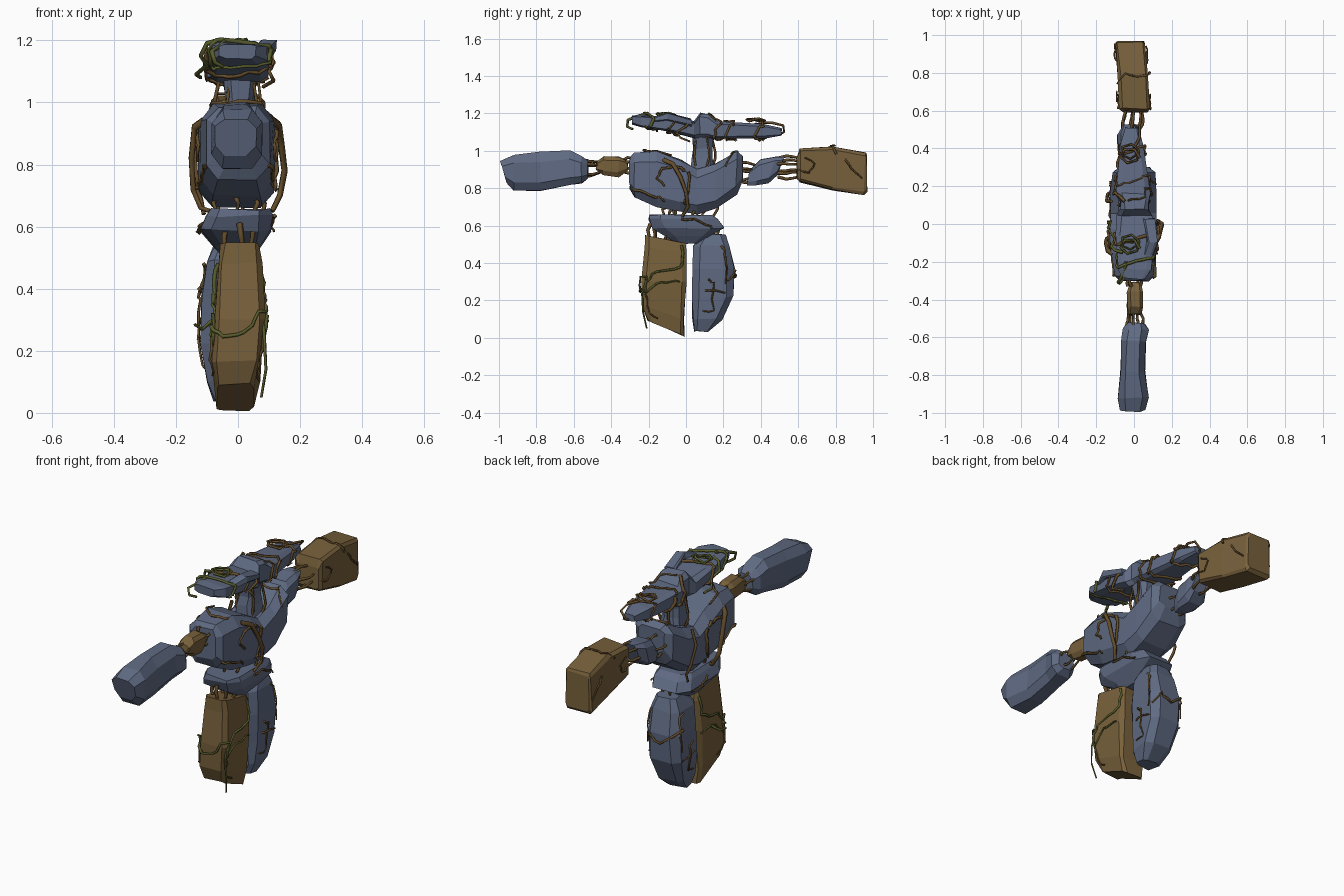
import bpy, bmesh, math, random
from mathutils import Vector
from mathutils.bvhtree import BVHTree

random.seed(4)

def material(name, rgb):
    m = bpy.data.materials.new(name)
    m.diffuse_color = (*rgb, 1)
    return m

STONE = material("stone", (0.115, 0.145, 0.225))
EARTH = material("earth", (0.19, 0.12, 0.045))
ROOT = material("root", (0.13, 0.075, 0.025))
MOSS = material("moss", (0.10, 0.11, 0.025))
trees = {}

def rock(name, axis, sections, mat, chamfer=0.4, jitter=0.005):
    """Loft chamfered boxes: (t, x0, x1, v0, v1[, tilt]); v is z on axis y, y on axis z."""
    bm = bmesh.new()
    rings = []
    k = 1 - chamfer
    outline = [(1, -k), (1, k), (k, 1), (-k, 1), (-1, k), (-1, -k), (-k, -1), (k, -1)]
    for s in sections:
        t, x0, x1, v0, v1 = s[:5]
        tilt = s[5] if len(s) > 5 else 0
        ring = []
        for a, b in outline:
            x = (x0 + x1) / 2 + a * (x1 - x0) / 2
            dv = b * (v1 - v0) / 2
            v, w = (v0 + v1) / 2 + dv, t + tilt * dv
            p = Vector((x, w, v) if axis == "y" else (x, v, w))
            p += Vector([random.uniform(-jitter, jitter) for _ in range(3)])
            p.z = max(p.z, 0)
            ring.append(bm.verts.new(p))
        rings.append(ring)
    for r, q in zip(rings, rings[1:]):
        for i in range(8):
            bm.faces.new((r[i], r[(i + 1) % 8], q[(i + 1) % 8], q[i]))
    bm.faces.new(rings[0])
    bm.faces.new(rings[-1])
    bmesh.ops.recalc_face_normals(bm, faces=bm.faces)
    trees[name] = BVHTree.FromBMesh(bm)
    me = bpy.data.meshes.new(name)
    bm.to_mesh(me)
    bm.free()
    me.materials.append(mat)
    bpy.context.collection.objects.link(bpy.data.objects.new(name, me))

def vine(name, points, r=0.008, mat=ROOT):
    cu = bpy.data.curves.new(name, "CURVE")
    cu.dimensions = "3D"
    cu.bevel_depth, cu.bevel_resolution, cu.use_fill_caps = r, 0, True
    sp = cu.splines.new("POLY")
    sp.points.add(len(points) - 1)
    for i, p in enumerate(points):
        sp.points[i].co = (*p, 1)
        sp.points[i].radius = 1 - 0.4 * i / len(points)
    cu.materials.append(mat)
    bpy.context.collection.objects.link(bpy.data.objects.new(name, cu))

def cling(name, host, points, r=0.008, mat=ROOT):
    """Vine whose rough points are pulled onto the surface of a rock."""
    out = []
    for a, b in zip(points, points[1:]):
        for i in range(3):
            p = Vector(a).lerp(Vector(b), i / 3)
            co, no, _, _ = trees[host].find_nearest(p)
            wobble = Vector([random.uniform(-.006, .006) for _ in range(3)])
            out.append(co + no * r * 0.6 + wobble)
    vine(name, out, r, mat)

def side_cling(name, host, side, yz, r=0.008, mat=ROOT):
    cling(name, host, [(side * 0.2, y, z) for y, z in yz], r, mat)

def strands(name, a, b, wx, wz, n=5, r=0.009, axis="y"):
    """Bundle of roots joining two rocks."""
    for i in range(n):
        t = 2 * math.pi * i / n + 0.4
        c, s = math.cos(t) * wx, math.sin(t) * wz
        off = Vector((c, 0, s)) if axis == "y" else Vector((c, s, 0))
        a1, b1 = Vector(a) + off, Vector(b) + off * 0.9
        mid = (a1 + b1) / 2 + off * 0.2 + Vector([random.uniform(-.012, .012) for _ in range(3)])
        vine(f"{name}_{i}", [a1, a1.lerp(mid, .6) + off * .15, mid, b1], r)

# Torso, pelvis, neck
rock("torso", "y", [
    (-.30, -.07, .08, .80, .965), (-.275, -.105, .10, .755, .985), (-.155, -.12, .115, .70, 1.0),
    (-.03, -.13, .12, .68, .95), (.06, -.125, .12, .66, .905), (.16, -.125, .12, .69, .935),
    (.27, -.115, .11, .77, .995), (.30, -.08, .08, .84, .975)], STONE, .38)
rock("pelvis", "z", [
    (.505, -.05, .05, -.05, .06), (.54, -.08, .08, -.10, .13), (.588, -.125, .105, -.18, .20),
    (.635, -.105, .11, -.20, .17), (.655, -.09, .10, -.195, .13)], STONE, .35)
rock("neck", "z", [
    (.86, -.06, .07, .02, .16), (.96, -.045, .055, .035, .145),
    (1.01, -.04, .05, .04, .14), (1.08, -.05, .06, .03, .15)], STONE, .4)

# Long hammer-shaped head
rock("head", "y", [
    (-.29, -.06, .06, 1.14, 1.185), (-.24, -.085, .09, 1.13, 1.19), (-.06, -.10, .10, 1.10, 1.17),
    (.045, -.09, .095, 1.07, 1.155), (.075, -.07, .08, 1.065, 1.20), (.12, -.07, .08, 1.065, 1.19),
    (.16, -.095, .09, 1.065, 1.16), (.42, -.07, .05, 1.07, 1.14), (.51, -.045, .025, 1.085, 1.12)],
    STONE, .3)
rock("head_crest", "y", [
    (-.17, .05, .10, 1.15, 1.18), (-.10, .07, .125, 1.165, 1.205), (.03, .05, .11, 1.13, 1.17)], STONE, .4)

# Arms
rock("left_forearm", "y", [
    (-.975, -.075, .06, .83, .945, -.3), (-.92, -.09, .08, .79, .98), (-.78, -.075, .06, .785, .99),
    (-.62, -.07, .065, .815, 1.0), (-.56, -.06, .075, .83, .97), (-.525, -.04, .055, .855, .94)], STONE, .45)
rock("left_elbow", "y", [
    (-.48, -.03, .035, .90, .94), (-.44, -.035, .05, .87, .97),
    (-.36, -.035, .045, .86, .965), (-.31, -.02, .035, .90, .94)], EARTH, .4)
rock("right_upper_arm", "y", [
    (.335, -.06, .01, .82, .89, .2), (.385, -.085, .03, .815, .95, .2),
    (.46, -.09, .03, .83, .97, .3), (.505, -.06, .02, .87, .97, .4)], STONE, .35)
rock("right_forearm", "y", [
    (.595, -.06, .07, .85, .97), (.61, -.075, .08, .835, 1.01), (.78, -.085, .075, .79, 1.025),
    (.955, -.10, .06, .76, .99, .04), (.97, -.09, .05, .78, .975)], EARTH, .16)

# Legs
rock("left_leg", "z", [
    (.05, -.07, .05, -.20, -.01, -.45), (.13, -.08, .07, -.23, -.01, -.35), (.30, -.08, .085, -.235, 0),
    (.47, -.065, .075, -.22, 0, -.1), (.53, -.055, .065, -.215, -.005, -.2)], EARTH, .2)
rock("right_leg", "z", [
    (.035, -.075, .03, .045, .12), (.10, -.10, .06, .035, .19), (.22, -.12, .07, .035, .25),
    (.37, -.115, .075, .035, .26), (.49, -.10, .065, .04, .235), (.555, -.07, .045, .09, .21)], STONE, .35)

# Root bundles at the joints
strands("left_wrist_root", (0, -.55, .91), (0, -.46, .91), .035, .035)
strands("left_shoulder_root", (0, -.33, .92), (0, -.27, .92), .035, .035, 4)
strands("right_shoulder_root", (-.03, .28, .88), (-.03, .38, .88), .045, .045)
strands("right_wrist_root", (-.02, .49, .91), (0, .63, .91), .045, .05, 6)
strands("left_hip_root", (.01, -.13, .61), (.005, -.14, .50), .04, .06, 6, .011, "z")
strands("right_hip_root", (-.01, .13, .60), (-.01, .14, .51), .04, .04, 4, .009, "z")
strands("waist_root", (0, 0, .70), (0, -.02, .63), .07, .10, 6, .009, "z")
strands("neck_root", (.005, .09, .91), (.005, .09, 1.09), .07, .05, 5, .008, "z")

# Thick hanging roots on the flanks
vine("flank_root_right", [(.10, -.12, .95), (.13, -.07, .93), (.14, -.03, .86), (.15, 0, .78), (.135, .01, .70), (.11, -.02, .65)], .014)
vine("flank_root_left", [(-.11, -.16, .94), (-.14, -.14, .92), (-.15, -.10, .82), (-.145, -.08, .72), (-.12, -.06, .66), (-.09, -.08, .65)], .014)
vine("flank_tendril", [(-.12, .12, .92), (-.145, .12, .84), (-.14, .16, .74), (-.12, .17, .69), (-.11, .14, .64)], .010)

# Roots clinging to torso and pelvis
for side, tag in ((1, "right"), (-1, "left")):
    side_cling("torso_loop_" + tag, "torso", side, [(.02, .93), (-.04, .92), (-.13, .90), (-.16, .85), (-.10, .79)], .009)
    side_cling("torso_drop_" + tag, "torso", side, [(.02, .90), (.01, .78), (-.01, .70), (-.02, .66)], .009)
    side_cling("torso_edge_" + tag, "torso", side, [(-.30, .80), (-.24, .75), (-.16, .69), (-.12, .66)], .008)
    side_cling("pelvis_root_" + tag, "pelvis", side, [(-.02, .65), (.05, .62), (.14, .60), (.20, .55)], .007)
cling("shoulder_root", "torso", [(.1, -.2, 1.05), (0, -.23, 1.05), (-.1, -.16, 1.05), (-.1, -.02, 1.0)])
cling("back_shoulder_root", "torso", [(-.1, .25, 1.05), (0, .2, 1.05), (.1, .22, 1.05), (.14, .2, .85)])

# Roots and moss on the legs
for side, tag in ((1, "right"), (-1, "left")):
    side_cling("left_leg_moss_high_" + tag, "left_leg", side, [(-.01, .50), (-.005, .40), (-.09, .37), (-.18, .35), (-.21, .26)], .008, MOSS)
    side_cling("left_leg_moss_low_" + tag, "left_leg", side, [(-.25, .33), (-.22, .22), (-.15, .28), (-.08, .31), (0, .28)], .007, MOSS)
    side_cling("left_leg_root_" + tag, "left_leg", side, [(-.22, .28), (-.24, .18), (-.21, .10), (-.15, .07)], .006)
    side_cling("right_leg_root_" + tag, "right_leg", side, [(.11, .31), (.15, .29), (.14, .14), (.06, .12)], .006)
    side_cling("right_leg_band_" + tag, "right_leg", side, [(.10, .25), (.19, .24), (.26, .23)], .006)
    side_cling("right_leg_edge_" + tag, "right_leg", side, [(.18, .50), (.24, .43), (.26, .36), (.25, .24)], .007)
cling("left_leg_moss_front", "left_leg", [(-.12, -.2, .28), (-.05, -.3, .24), (.02, -.3, .26), (.08, -.25, .33), (.12, -.18, .32)], .008, MOSS)
cling("right_leg_root_back", "right_leg", [(-.12, .2, .40), (-.02, .3, .32), (.05, .3, .36), (.1, .2, .28)], .008)
vine("left_leg_tendril", [(-.08, -.10, .30), (-.115, -.13, .27), (-.14, -.15, .285)], .007, MOSS)
vine("left_leg_curl", [(.08, -.20, .33), (.085, -.235, .24), (.09, -.23, .14), (.075, -.21, .05)], .006, MOSS)

# Bands, knots and curls on the head
for i, (y, m) in enumerate(((-.20, MOSS), (-.08, ROOT), (.17, ROOT), (.24, ROOT), (.40, ROOT))):
    loop = []
    for j in range(11):
        a = 2 * math.pi * j / 10 + i
        loop.append((.16 * math.cos(a), y + .03 * math.sin(2 * a), 1.12 + .12 * math.sin(a)))
    cling(f"head_band_{i}", "head", loop, .009, m)
for i, (x, y, z, m) in enumerate(((-.02, -.13, 1.195, MOSS), (-.02, .35, 1.165, ROOT))):
    knot = [(x + .05 * math.cos(1.1 * j), y + .045 * math.sin(1.1 * j) + .004 * j,
             z + .008 * math.sin(j * 2.3)) for j in range(12)]
    vine(f"head_knot_{i}", knot, .008, m)
vine("head_front_curl", [(-.04, -.20, 1.20), (-.06, -.27, 1.18), (-.085, -.31, 1.165), (-.075, -.315, 1.13), (-.05, -.285, 1.115)], .010, MOSS)
vine("head_side_curl", [(-.06, -.15, 1.20), (-.10, -.14, 1.19), (-.12, -.12, 1.15), (-.10, -.08, 1.12), (-.135, -.03, 1.09), (-.12, .02, 1.08)], .009, MOSS)
vine("head_right_curl", [(.09, .02, 1.16), (.115, .0, 1.13), (.10, -.05, 1.10), (.115, -.03, 1.07), (.08, .02, 1.05)], .009)
vine("head_back_curl", [(.0, .40, 1.15), (.03, .46, 1.15), (.03, .52, 1.135), (.0, .525, 1.10), (-.02, .48, 1.08)], .008)

# Roots on the earthen forearm
for side, tag in ((1, "right"), (-1, "left")):
    side_cling("forearm_root_" + tag, "right_forearm", side, [(.60, .90), (.66, .88), (.70, .93), (.62, .98)], .006)
    side_cling("forearm_tip_root_" + tag, "right_forearm", side, [(.86, .95), (.92, .88), (.97, .84)], .006)
cling("forearm_top_root", "right_forearm", [(.09, .80, .98), (.05, .78, 1.05), (-.05, .80, 1.05), (-.1, .72, .96)], .007)
